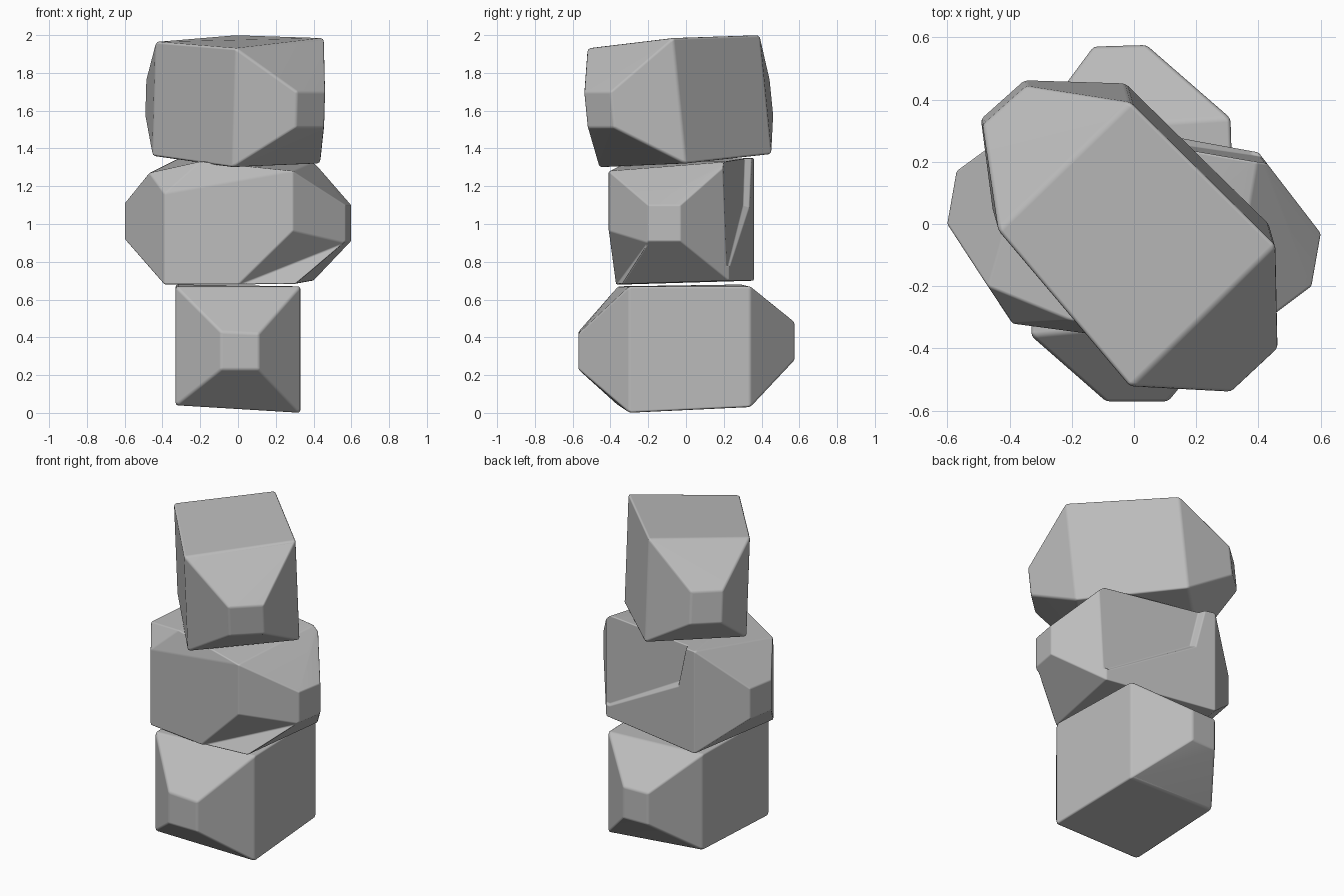
import bpy
import bmesh
import math

default_cube = bpy.data.objects.get("Cube")
if default_cube:
    bpy.data.objects.remove(default_cube, do_unlink=True)

# One stone colour for everything
stone = bpy.data.materials.new("stone_grey")
stone.use_nodes = True
stone.diffuse_color = (0.5, 0.5, 0.5, 1)
stone.node_tree.nodes["Principled BSDF"].inputs["Base Color"].default_value = stone.diffuse_color


def hull_object(name, points):
    """Faceted solid wrapped around a set of corner points."""
    bm = bmesh.new()
    for point in set(points):
        bm.verts.new(point)
    bmesh.ops.convex_hull(bm, input=bm.verts[:])
    loose = [v for v in bm.verts if not v.link_faces]
    bmesh.ops.delete(bm, geom=loose, context="VERTS")
    bmesh.ops.dissolve_limit(bm, angle_limit=math.radians(3),
                             verts=bm.verts[:], edges=bm.edges[:])
    bmesh.ops.recalc_face_normals(bm, faces=bm.faces[:])
    mesh = bpy.data.meshes.new(name)
    bm.to_mesh(mesh)
    bm.free()
    mesh.materials.append(stone)
    obj = bpy.data.objects.new(name, mesh)
    bpy.context.collection.objects.link(obj)
    return obj


def rock(name, posts, lean_x=0, lean_y=0, cutters=()):
    """Stone made from upright edges (x, y, low, high), leaning with depth."""
    bottom = min(p[2] for p in posts)
    top = max(p[3] for p in posts)
    points = []
    for x, y, low, high in posts:
        for z in (low, high):
            depth = ((bottom + top) / 2 - z) / (top - bottom)
            points.append((x + lean_x * depth, y + lean_y * depth, z))
    obj = hull_object(name, points)

    for cutter in cutters:
        cutter.hide_render = True
        cutter.hide_set(True)
        chip = obj.modifiers.new("chip", "BOOLEAN")
        chip.operation = "DIFFERENCE"
        chip.solver = "EXACT"
        chip.object = cutter

    # Slightly worn edges
    worn = obj.modifiers.new("worn_edges", "BEVEL")
    worn.width = 0.012
    worn.segments = 2
    worn.limit_method = "ANGLE"
    worn.angle_limit = math.radians(12)
    worn.harden_normals = True
    for face in obj.data.polygons:
        face.use_smooth = True
    return obj


# Bottom stone: long axis runs front to back
rock("bottom_rock", [
    (-0.09, -0.57, 0.23, 0.43), (0.11, -0.57, 0.23, 0.42),
    (-0.33, -0.36, 0.04, 0.67), (0.33, -0.3, 0, 0.67),
    (-0.33, 0.3, 0.07, 0.68), (0.31, 0.34, 0.03, 0.67),
    (-0.13, 0.57, 0.28, 0.48), (0.04, 0.575, 0.28, 0.48),
])

# Chips taken out of the middle stone: a front corner and a stepped back face
front_chip = hull_object("front_chip_cutter", [
    (-0.01, -0.37, 0.67), (0.28, -0.42, 0.97), (0.57, -0.2, 0.9),
    (0.29, -0.34, 0.87), (0.32, -0.35, 0.66), (0.4, -0.7, 0.7),
])
step_outline = [
    (-0.24, 0.31, 1.4), (-0.17, 0.3, 1.1), (0.38, 0.22, 0.78),
    (0.5, 0.2, 0.78), (0.5, 0.18, 1.4),
]
back_step = hull_object("back_step_cutter", step_outline + [
    (x - 0.1, y + 0.3, z - 0.1) for x, y, z in step_outline])

# Middle stone: long axis runs side to side
rock("middle_rock", [
    (-0.57, 0.17, 0.92, 1.11), (-0.6, 0, 0.92, 1.11),
    (-0.39, -0.32, 0.68, 1.16), (-0.47, -0.2, 1.27, 1.27),
    (-0.2, -0.31, 1.33, 1.33), (0.29, -0.41, 0.68, 1.28),
    (-0.31, 0.36, 0.7, 1.35), (0.4, 0.23, 0.7, 1.33),
    (0.6, -0.03, 0.91, 1.1), (0.57, -0.2, 0.91, 1.1),
], cutters=(front_chip, back_step))

# Top stone: long axis runs diagonally
rock("top_rock", [
    (0.31, -0.535, 1.51, 1.7), (0.46, -0.395, 1.51, 1.7),
    (-0.02, -0.495, 1.3, 1.93), (0.445, -0.035, 1.32, 1.985),
    (-0.02, 0.425, 1.37, 2), (-0.445, 0.01, 1.36, 1.965),
    (-0.49, 0.33, 1.57, 1.77), (-0.35, 0.455, 1.57, 1.77),
], lean_x=-0.02, lean_y=0.07)
